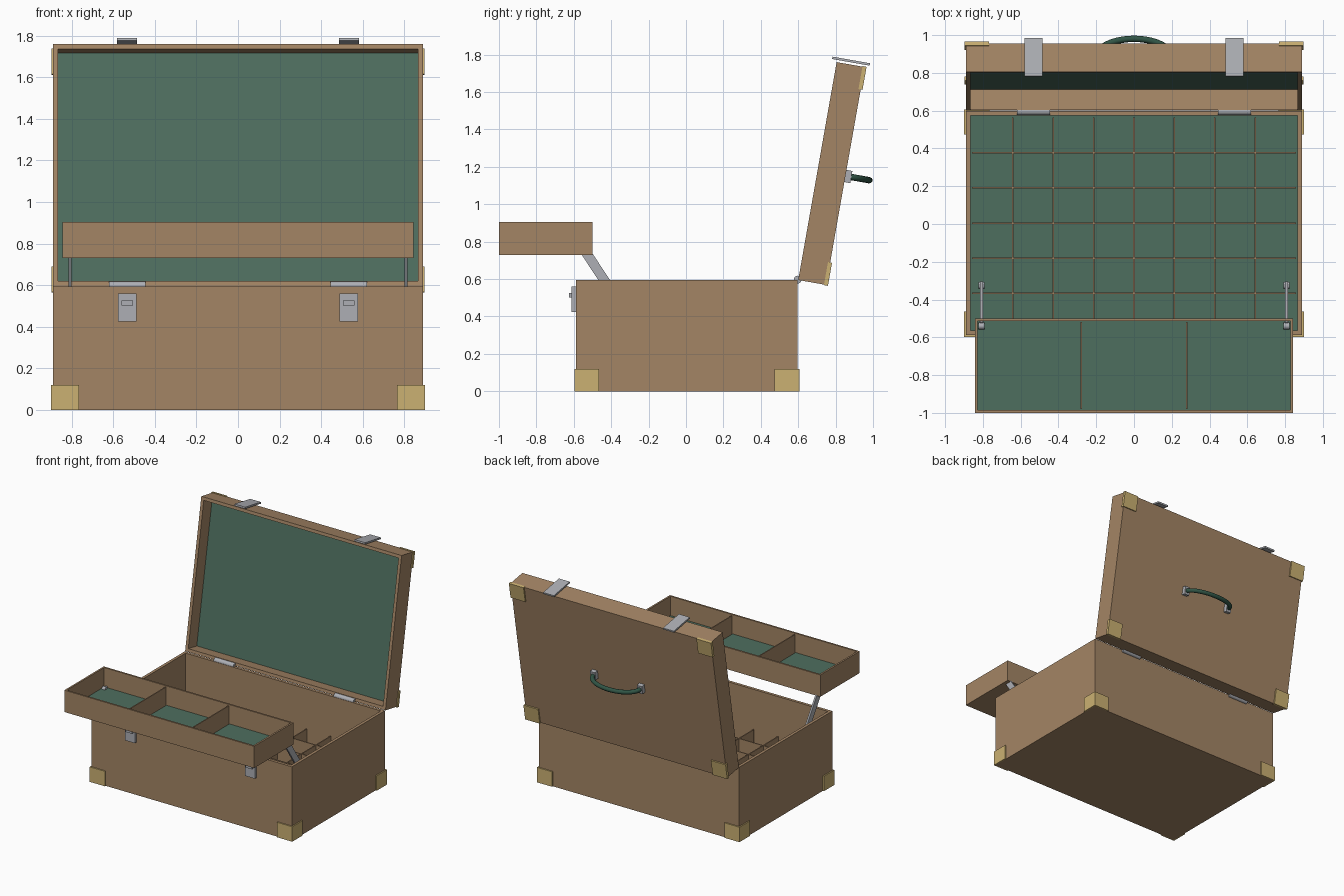
import bpy, bmesh, math
from mathutils import Matrix, Vector

cube = bpy.data.objects.get("Cube")
if cube:
    bpy.data.objects.remove(cube, do_unlink=True)


def material(name, r, g, b):
    m = bpy.data.materials.new(name)
    m.use_nodes = True
    m.diffuse_color = (r, g, b, 1)
    m.node_tree.nodes["Principled BSDF"].inputs["Base Color"].default_value = (r, g, b, 1)
    return m


TAN = material("tan leather", 0.37, 0.235, 0.13)
GREEN = material("green lining", 0.076, 0.156, 0.114)
BRASS = material("brass", 0.60, 0.44, 0.17)
STEEL = material("steel", 0.42, 0.43, 0.46)
GRIP = material("dark green grip", 0.03, 0.09, 0.06)

WORLD = Matrix.Identity(4)
# Open lid frame: local y runs up the lid, local z points to its open side
LID = Matrix.Translation((0, 0.6, 0.595)) @ Matrix.Rotation(math.radians(80), 4, 'X')


def finish(name, bm, mats, matrix):
    mesh = bpy.data.meshes.new(name)
    bm.to_mesh(mesh)
    bm.free()
    for m in mats:
        mesh.materials.append(m)
    ob = bpy.data.objects.new(name, mesh)
    ob.matrix_world = matrix
    bpy.context.collection.objects.link(ob)
    return ob


def box_mesh(lo, hi):
    lo, hi = Vector(lo), Vector(hi)
    bm = bmesh.new()
    bmesh.ops.create_cube(bm, size=1)
    bmesh.ops.scale(bm, vec=hi - lo, verts=bm.verts)
    bmesh.ops.translate(bm, vec=(lo + hi) / 2, verts=bm.verts)
    return bm


def box(name, lo, hi, mat, matrix=WORLD):
    return finish(name, box_mesh(lo, hi), [mat], matrix)


def open_box(name, lo, hi, wall, depth, matrix=WORLD):
    """Box hollowed from its local top, with a lined floor."""
    bm = box_mesh(lo, hi)
    bm.normal_update()
    top = max(bm.faces, key=lambda f: f.normal.z)
    bmesh.ops.inset_region(bm, faces=[top], thickness=wall)
    floor = bmesh.ops.extrude_discrete_faces(bm, faces=[top])["faces"][0]
    bmesh.ops.translate(bm, vec=(0, 0, -depth), verts=floor.verts)
    floor.material_index = 1
    return finish(name, bm, [TAN, GREEN], matrix)


def rod(name, center, radius, length, mat):
    """Cylinder lying along x."""
    bm = bmesh.new()
    bmesh.ops.create_cone(bm, cap_ends=True, segments=16, radius1=radius,
                          radius2=radius, depth=length)
    bm.transform(Matrix.Rotation(math.pi / 2, 4, 'Y'))
    ob = finish(name, bm, [mat], Matrix.Translation(center))
    bpy.ops.object.select_all(action='DESELECT')
    ob.select_set(True)
    bpy.context.view_layer.objects.active = ob
    bpy.ops.object.shade_smooth_by_angle()


def span(a, b, side):
    """An x range mirrored to the given side."""
    return sorted((a * side, b * side))


# Case body with its grid of compartments
W, FRONT, BACK, WALL = 0.89, -0.587, 0.597, 0.033
open_box("case_body", (-W, FRONT, 0), (W, BACK, 0.595), WALL, 0.565)
ix, y0, y1 = W - WALL, FRONT + WALL, BACK - WALL
for i in range(1, 8):
    x = -ix + 2 * ix * i / 8
    box("cross_divider", (x - 0.004, y0, 0.03), (x + 0.004, y1, 0.28), TAN)
for i in range(1, 6):
    y = y0 + (y1 - y0) * i / 6
    box("long_divider", (-ix, y - 0.004, 0.03), (ix, y + 0.004, 0.279), TAN)

# Lid
LEN, THICK = 1.183, 0.152
open_box("lid", (-W, 0, -THICK), (W, LEN, 0), 0.035, 0.11, LID)

# Raised tray
open_box("tray", (-0.843, -1, 0.73), (0.843, -0.5, 0.905), 0.02, 0.155)
for x in (-0.28, 0.28):
    box("tray_divider", (x - 0.004, -0.98, 0.75), (x + 0.004, -0.52, 0.898), TAN)

for side in (-1, 1):
    # Brass corners on the body: a front or back plate and a side plate
    for face, inward in ((FRONT, 1), (BACK, -1)):
        outer = face - inward * 0.01
        a, b = span(0.765, 0.9, side)
        ya, yb = sorted((outer, face))
        box("body_corner_face", (a, ya, 0), (b, yb, 0.12), BRASS)
        a, b = span(W, 0.9, side)
        ya, yb = sorted((face, face + inward * 0.123))
        box("body_corner_side", (a, ya, 0), (b, yb, 0.12), BRASS)

    # Brass corners on the lid back
    a, b = span(0.768, 0.898, side)
    for low in (-0.003, LEN - 0.122):
        box("lid_corner", (a, low, -THICK - 0.01), (b, low + 0.125, -THICK + 0.012), BRASS, LID)

    # Latch plate, catch and lid hasp
    x = 0.533 * side
    box("latch_plate", (x - 0.044, FRONT - 0.024, 0.425), (x + 0.044, FRONT, 0.56), STEEL)
    box("latch_catch", (x - 0.028, FRONT - 0.039, 0.502), (x + 0.028, FRONT - 0.024, 0.526), STEEL)
    box("lid_hasp", (x - 0.048, LEN + 0.012, -0.177), (x + 0.048, LEN + 0.025, 0.027), STEEL, LID)

    # Hinge barrel
    rod("hinge", (x, 0.597, 0.597), 0.021, 0.175, STEEL)

    # Tray support arm with its pivot pins
    low, high = Vector((0.807 * side, -0.325, 0.425)), Vector((0.807 * side, -0.54, 0.75))
    axis = high - low
    lean = math.atan2(axis.z, axis.y) - math.pi / 2
    tilt = Matrix.Translation((low + high) / 2) @ Matrix.Rotation(lean, 4, 'X')
    half = axis.length / 2
    box("tray_arm", (-0.007, -0.026, -half), (0.007, 0.026, half), STEEL, tilt)
    rod("lower_pin", low, 0.018, 0.03, STEEL)
    rod("upper_pin", high, 0.018, 0.03, STEEL)

    # Handle mount
    x = 0.208 * side
    box("handle_mount", (x - 0.022, LEN / 2 - 0.033, -THICK - 0.032),
        (x + 0.022, LEN / 2 + 0.033, -THICK), STEEL, LID)

# Arched carrying handle
curve = bpy.data.curves.new("handle", 'CURVE')
curve.dimensions = '3D'
curve.bevel_depth = 0.017
curve.bevel_resolution = 3
curve.use_fill_caps = True
spline = curve.splines.new('POLY')
STEPS = 20
spline.points.add(STEPS)
for i, p in enumerate(spline.points):
    t = math.pi * i / STEPS
    p.co = (0.208 * math.cos(t), LEN / 2, -THICK - 0.022 - 0.108 * math.sin(t), 1)
spline.use_smooth = True
curve.materials.append(GRIP)
handle = bpy.data.objects.new("handle", curve)
handle.matrix_world = LID
bpy.context.collection.objects.link(handle)
